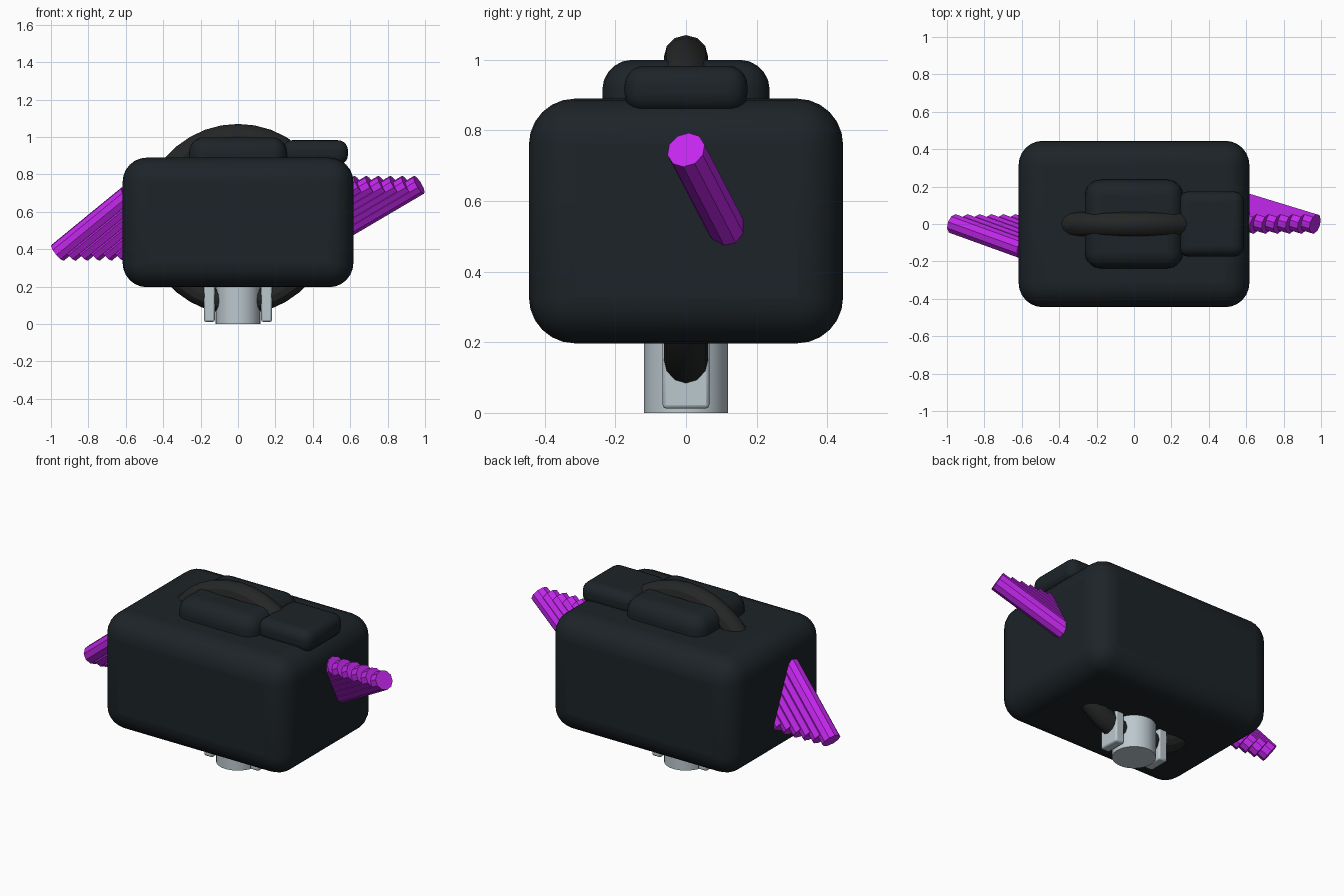
import bpy
from mathutils import Vector

if "Cube" in bpy.data.objects:
    bpy.data.objects.remove(bpy.data.objects["Cube"])


def material(name, r, g, b):
    m = bpy.data.materials.new(name)
    m.diffuse_color = (r, g, b, 1)
    m.use_nodes = True
    m.node_tree.nodes["Principled BSDF"].inputs["Base Color"].default_value = m.diffuse_color
    return m


casing = material("dark_casing", 0.012, 0.017, 0.021)
rubber = material("black_rubber", 0.018, 0.019, 0.019)
metal = material("pale_metal", 0.50, 0.58, 0.62)
magenta = material("magenta", 0.55, 0.02, 0.85)


def finish(name, mat, smooth=True):
    o = bpy.context.object
    o.name = name
    o.data.materials.append(mat)
    if smooth:
        bpy.ops.object.shade_smooth_by_angle()
    return o


def rounded_box(name, lo, hi, radius, mat, segments=5):
    lo, hi = Vector(lo), Vector(hi)
    bpy.ops.mesh.primitive_cube_add(size=1, location=(lo + hi) / 2)
    o = bpy.context.object
    o.scale = hi - lo
    bpy.ops.object.transform_apply(location=False, rotation=False, scale=True)
    bev = o.modifiers.new("round", 'BEVEL')
    bev.width = radius
    bev.segments = segments
    return finish(name, mat)


def rod(name, tip, inward, length):
    # cylinder whose outer cap is centred on tip
    d = Vector(inward).normalized()
    bpy.ops.mesh.primitive_cylinder_add(
        vertices=10, radius=0.055, depth=length,
        location=Vector(tip) + d * length / 2,
        rotation=d.to_track_quat('Z', 'Y').to_euler())
    finish(name, magenta, smooth=False)


# main body and lids
rounded_box("body", (-0.617, -0.445, 0.197), (0.617, 0.445, 0.89), 0.13, casing, 6)
rounded_box("top_lid", (-0.263, -0.237, 0.76), (0.263, 0.237, 1.0), 0.085, casing)
rounded_box("side_lid", (0.235, -0.174, 0.85), (0.588, 0.174, 0.983), 0.055, casing)

# ring running through the body
bpy.ops.mesh.primitive_torus_add(
    major_segments=36, minor_segments=12, major_radius=0.447, minor_radius=0.063,
    location=(0, 0, 0.56), rotation=(1.5708, 0, 0))
finish("ring", rubber)

# bottom post and clamps
bpy.ops.mesh.primitive_cylinder_add(
    vertices=32, radius=0.119, depth=0.3, location=(0, 0, 0.15))
finish("bottom_post", metal)
for side in (-1, 1):
    x = sorted((0.124 * side, 0.182 * side))
    rounded_box("clamp", (x[0], -0.066, 0.012), (x[1], 0.066, 0.26), 0.01, metal, 2)

# stepped bundles of slanted rods at both ends
for i in range(6):
    s = 0.064 * i
    rod("right_rod", (0.968 - s, 0, 0.745), (-0.36, 0.11, -0.212), 0.5)
    rod("left_rod", (-0.963 + s, 0, 0.382), (0.36, -0.13, 0.295), 0.5)
